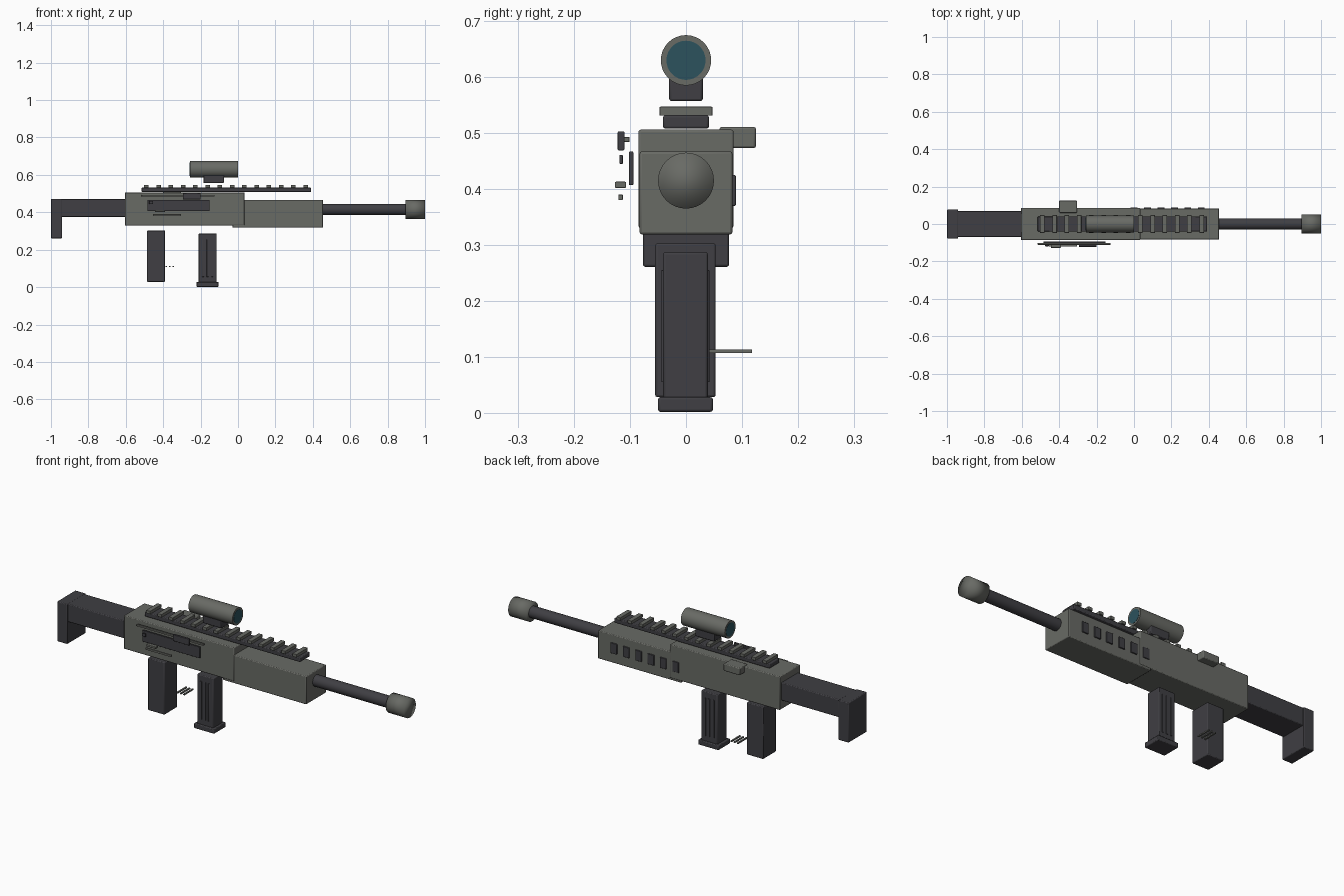
import bpy
import math

default = bpy.data.objects.get("Cube")
if default:
    bpy.data.objects.remove(default, do_unlink=True)


def material(name, rgb):
    m = bpy.data.materials.new(name)
    m.use_nodes = True
    m.diffuse_color = (*rgb, 1)
    m.node_tree.nodes["Principled BSDF"].inputs["Base Color"].default_value = (*rgb, 1)
    return m


GRAY = material("gray_metal", (0.14, 0.145, 0.13))
DARK = material("dark_polymer", (0.05, 0.049, 0.056))
LENS = material("blue_glass", (0.025, 0.085, 0.11))


def box(name, xs, ys, zs, mat, bevel=0.004):
    """Bevelled box given as a span on each axis."""
    spans = (xs, ys, zs)
    bpy.ops.mesh.primitive_cube_add(size=1, location=[(a + b) / 2 for a, b in spans])
    o = bpy.context.object
    o.name = name
    o.scale = [b - a for a, b in spans]
    bpy.ops.object.transform_apply(location=False, rotation=False, scale=True)
    o.data.materials.append(mat)
    if bevel:
        mod = o.modifiers.new("Edge bevel", "BEVEL")
        mod.width, mod.segments = bevel, 2
        bpy.ops.object.shade_smooth_by_angle(angle=math.radians(30))
    return o


def tube(name, xs, z, radius, mat, soft=False):
    """Cylinder along x, centred on y = 0."""
    bpy.ops.mesh.primitive_cylinder_add(
        vertices=32, radius=radius, depth=xs[1] - xs[0],
        location=(sum(xs) / 2, 0, z), rotation=(0, math.pi / 2, 0))
    o = bpy.context.object
    o.name = name
    o.data.materials.append(mat)
    if soft:
        bpy.ops.object.shade_smooth()
    else:
        bpy.ops.object.shade_smooth_by_angle(angle=math.radians(30))
    return o


# Main body
box("receiver", (-0.605, 0.035), (-0.085, 0.085), (0.33, 0.506), GRAY)
box("handguard", (-0.03, 0.455), (-0.083, 0.083), (0.319, 0.467), GRAY)

# Vent plates along the far side of the handguard
for i in range(6):
    x = i * 0.072
    box(f"vent_plate_{i + 1}", (x - 0.018, x + 0.018), (0.08, 0.089),
        (0.37, 0.425), DARK, 0.002)

# Barrel and muzzle
tube("barrel", (0.4, 0.92), 0.415, 0.03, DARK)
tube("muzzle", (0.895, 1.0), 0.415, 0.05, GRAY, soft=True)

# Stock
box("stock_arm", (-0.96, -0.59), (-0.07, 0.07), (0.376, 0.47), DARK)
box("butt_plate", (-1.0, -0.94), (-0.077, 0.077), (0.261, 0.471), DARK)

# Grip and trigger rods
box("grip", (-0.486, -0.39), (-0.055, 0.053), (0.028, 0.303), DARK)
for i in range(3):
    x = -0.383 + i * 0.019
    box(f"trigger_rod_{i + 1}", (x - 0.004, x + 0.004), (0.042, 0.118),
        (0.107, 0.113), GRAY, 0)

# Magazine with ribs on both sides
box("magazine", (-0.21, -0.115), (-0.041, 0.039), (0.02, 0.287), DARK)
box("magazine_base", (-0.222, -0.104), (-0.05, 0.048), (0.002, 0.028), DARK)
for side, y in (("front", -0.041), ("back", 0.039)):
    for i in range(3):
        x = -0.187 + i * 0.0245
        box(f"magazine_rib_{side}_{i + 1}", (x - 0.005, x + 0.005),
            (y - 0.003, y + 0.003), (0.055, 0.255), DARK, 0.001)

# Top rail
box("rail_base", (-0.515, 0.39), (-0.041, 0.041), (0.508, 0.532), DARK)
for i in range(14):
    x = -0.49 + i * 0.0655
    box(f"rail_tooth_{i + 1}", (x - 0.012, x + 0.012), (-0.047, 0.047),
        (0.531, 0.547), DARK if i < 0 else GRAY, 0.001)

# Scope
tube("scope_body", (-0.257, -0.001), 0.63, 0.045, GRAY)
box("scope_mount", (-0.185, -0.075), (-0.03, 0.03), (0.557, 0.602), DARK)
tube("front_lens", (-0.006, 0.0), 0.63, 0.035, LENS)
tube("rear_lens", (-0.258, -0.252), 0.63, 0.035, LENS)

# Ejection port and controls on the near side
box("ejection_port", (-0.485, -0.152), (-0.102, -0.094), (0.407, 0.467), DARK, 0.002)
box("charging_rod", (-0.515, -0.125), (-0.111, -0.101), (0.484, 0.493), GRAY, 0.001)
box("bolt_handle", (-0.295, -0.2), (-0.122, -0.11), (0.469, 0.503), DARK, 0.002)
box("selector_mark", (-0.475, -0.455), (-0.119, -0.113), (0.445, 0.461), DARK, 0.001)
box("selector_lever", (-0.445, -0.39), (-0.127, -0.107), (0.402, 0.413), GRAY, 0.002)
box("release_bar", (-0.455, -0.305), (-0.121, -0.113), (0.38, 0.39), GRAY, 0.001)

# Block on the far side
box("side_block", (-0.4, -0.305), (0.06, 0.125), (0.473, 0.511), GRAY)
